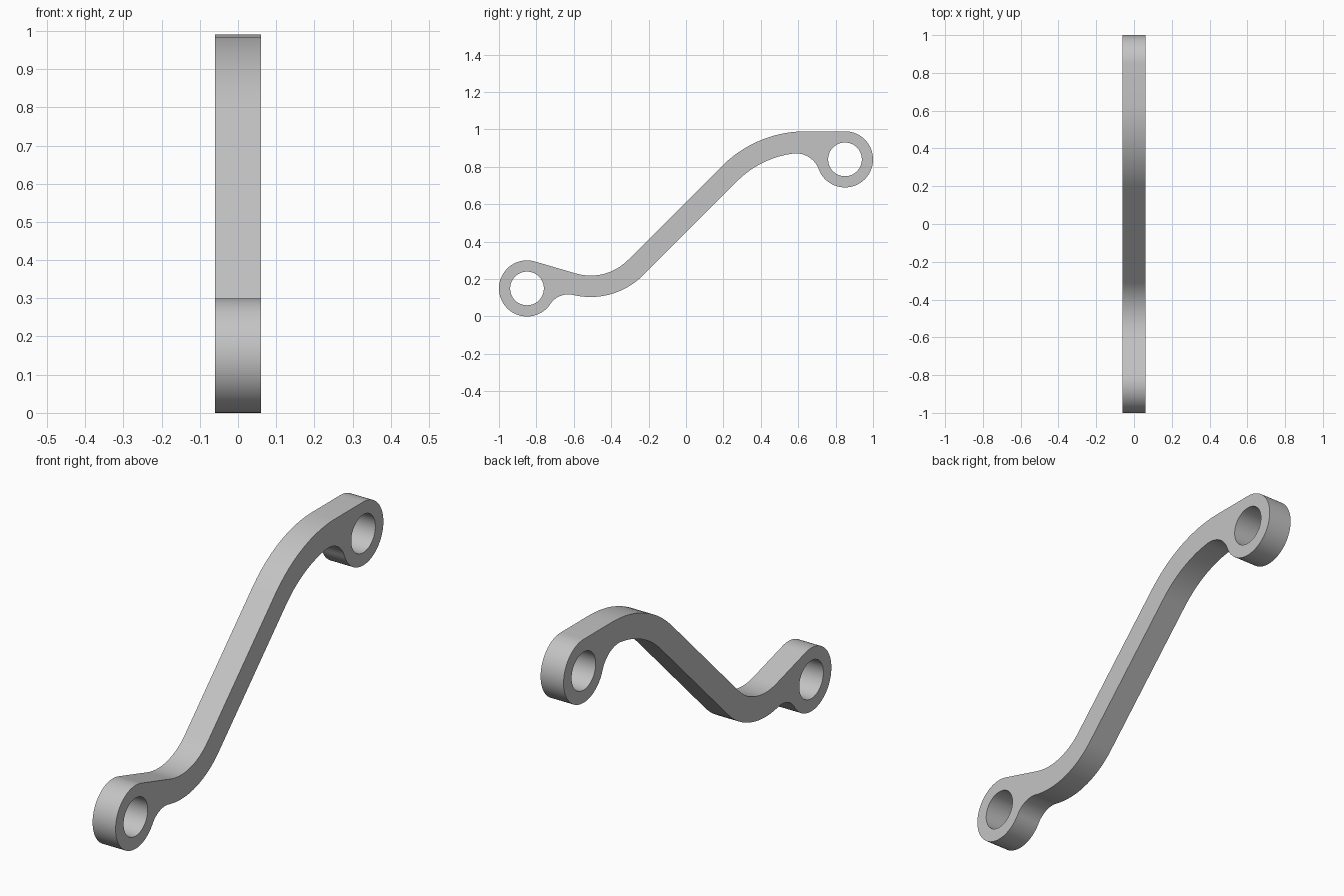
import bpy, bmesh
from math import atan2, acos, cos, sin, degrees, radians, sqrt
from mathutils import Vector

cube = bpy.data.objects.get("Cube")
if cube:
    bpy.data.objects.remove(cube, do_unlink=True)

HALF_WIDTH = 0.06
EYE_R, HOLE_R, FILLET_LOW, FILLET_HIGH = 0.15, 0.09, 0.115, 0.13
TOP_LINE, BOTTOM_LINE = 0.612, 0.45       # 45 degree edges: z = y + offset
low_eye, high_eye = Vector((-0.85, 0.15)), Vector((0.85, 0.84))
low_bend, high_bend = Vector((-0.51, 0.50)), Vector((0.639, 0.36))


def arc(centre, radius, start, end):
    """Points along an arc, angles in degrees."""
    n = max(6, round(abs(end - start) / 4))
    angles = [radians(start + (end - start) * i / n) for i in range(n + 1)]
    return [centre + radius * Vector((cos(a), sin(a))) for a in angles]


def heading(a, b):
    return degrees(atan2(b.y - a.y, b.x - a.x))


def meet(a, ra, b, rb, side):
    """Where two circles cross, on the chosen side of the line a to b."""
    d = b - a
    along = (ra * ra - rb * rb + d.length_squared) / (2 * d.length)
    off = sqrt(ra * ra - along * along)
    u = d.normalized()
    return a + u * along + Vector((-u.y, u.x)) * off * side


def line_distance(c, offset):
    return abs(c.y - c.x - offset) / sqrt(2)


# Bend radii that make the arcs tangent to the sloping edges
low_in, low_out = (line_distance(low_bend, o) for o in (TOP_LINE, BOTTOM_LINE))
high_out, high_in = (line_distance(high_bend, o) for o in (TOP_LINE, BOTTOM_LINE))

# Fillet centres and the tangent from the low eye to the low bend
low_f = meet(low_eye, EYE_R + FILLET_LOW, low_bend, low_out + FILLET_LOW, -1)
high_f = meet(high_eye, EYE_R + FILLET_HIGH, high_bend, high_in - FILLET_HIGH, -1)
gap = (low_bend - low_eye).length
tangent = heading(low_eye, low_bend) + degrees(acos((EYE_R + low_in) / gap))

# Side outline, running clockwise from the low eye
outline = arc(low_eye, EYE_R, heading(low_eye, low_f), tangent - 360)
outline += arc(low_bend, low_in, tangent + 180, 315)
outline += arc(high_bend, high_out, 135, 90)
outline += arc(high_eye, EYE_R, 90, heading(high_eye, high_f))
outline += arc(high_f, FILLET_HIGH, heading(high_f, high_eye), heading(high_bend, high_f))
outline += arc(high_bend, high_in, heading(high_bend, high_f), 135)
outline += arc(low_bend, low_out, -45, heading(low_bend, low_f))
outline += arc(low_f, FILLET_LOW, heading(low_f, low_bend), heading(low_f, low_eye))
holes = [arc(c, HOLE_R, 0, 360) for c in (low_eye, high_eye)]

# Fill the outline around the holes, then extrude it across the width
bm = bmesh.new()
for loop in [outline] + holes:
    verts = [bm.verts.new((-HALF_WIDTH, p.x, p.y)) for p in loop]
    for a, b in zip(verts, verts[1:] + verts[:1]):
        bm.edges.new((a, b))
bmesh.ops.remove_doubles(bm, verts=bm.verts[:], dist=0.0005)
bmesh.ops.triangle_fill(bm, use_beauty=True, edges=bm.edges[:], normal=(1, 0, 0))
result = bmesh.ops.extrude_face_region(bm, geom=bm.faces[:], use_keep_orig=True)
moved = [g for g in result["geom"] if isinstance(g, bmesh.types.BMVert)]
bmesh.ops.translate(bm, verts=moved, vec=(2 * HALF_WIDTH, 0, 0))
bmesh.ops.recalc_face_normals(bm, faces=bm.faces[:])
mesh = bpy.data.meshes.new("link_arm")
bm.to_mesh(mesh)
bm.free()

# Plain grey metal
grey = bpy.data.materials.new("light_grey")
grey.use_nodes = True
colour = (0.55, 0.55, 0.55, 1)
grey.diffuse_color = colour
grey.node_tree.nodes["Principled BSDF"].inputs["Base Color"].default_value = colour
mesh.materials.append(grey)

arm = bpy.data.objects.new("link_arm", mesh)
bpy.context.collection.objects.link(arm)
bpy.ops.object.select_all(action="DESELECT")
arm.select_set(True)
bpy.context.view_layer.objects.active = arm
bpy.ops.object.shade_smooth_by_angle(angle=radians(30))
